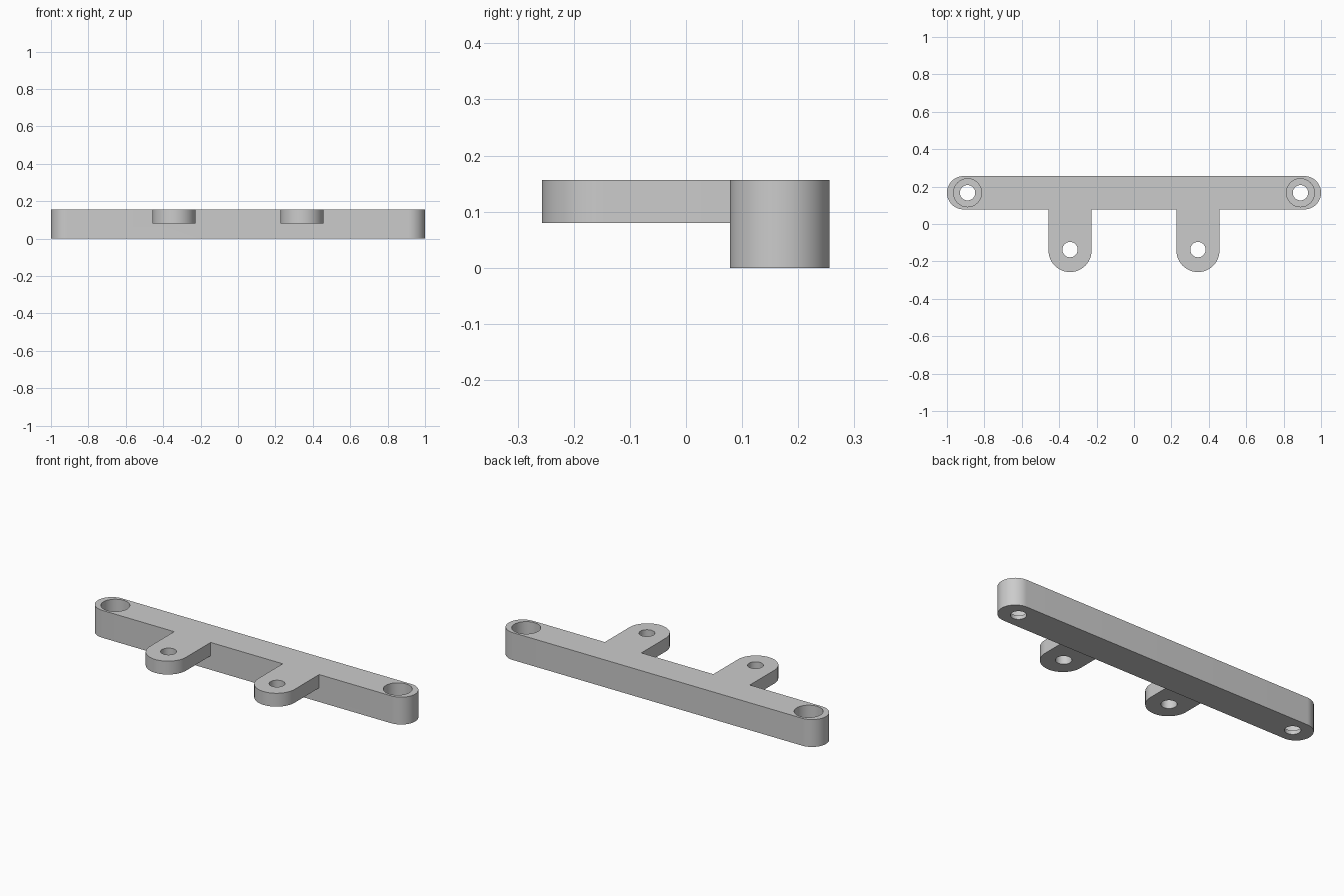
import bpy
import bmesh
import math

cube = bpy.data.objects.get("Cube")
if cube:
    bpy.data.objects.remove(cube)

TOP = 0.156
BAR_Y, BAR_R, BAR_END = 0.167, 0.089, 0.911
TAB_X, TAB_Y, TAB_R, TAB_Z = 0.342, -0.142, 0.115, 0.08
HOLE_X, HOLE_R, BORE_R, FLOOR = 0.89, 0.041, 0.075, 0.022

grey = bpy.data.materials.new("plain grey")
grey.use_nodes = True
grey.diffuse_color = (0.6, 0.6, 0.6, 1)
grey.node_tree.nodes["Principled BSDF"].inputs["Base Color"].default_value = (0.6, 0.6, 0.6, 1)


def arc(cx, cy, r, start, sweep, steps):
    """Points along an arc, both ends included."""
    return [(cx + r * math.cos(start + sweep * i / steps),
             cy + r * math.sin(start + sweep * i / steps)) for i in range(steps + 1)]


def prism(name, outline, z0, z1):
    """Extrude a flat outline from z0 to z1."""
    bm = bmesh.new()
    face = bm.faces.new([bm.verts.new((x, y, z0)) for x, y in outline])
    new = bmesh.ops.extrude_face_region(bm, geom=[face])["geom"]
    bmesh.ops.translate(bm, vec=(0, 0, z1 - z0),
                        verts=[v for v in new if isinstance(v, bmesh.types.BMVert)])
    bmesh.ops.recalc_face_normals(bm, faces=bm.faces)
    mesh = bpy.data.meshes.new(name)
    bm.to_mesh(mesh)
    bm.free()
    mesh.materials.append(grey)
    obj = bpy.data.objects.new(name, mesh)
    bpy.context.collection.objects.link(obj)
    return obj


def cylinder(name, x, y, r, z0, z1):
    return prism(name, arc(x, y, r, 0, math.tau, 48)[:-1], z0, z1)


def combine(target, tool, operation):
    """Apply a boolean and discard the tool object."""
    mod = target.modifiers.new(operation.lower(), 'BOOLEAN')
    mod.operation, mod.object, mod.solver = operation, tool, 'EXACT'
    bpy.context.view_layer.objects.active = target
    bpy.ops.object.modifier_apply(modifier=mod.name)
    bpy.data.objects.remove(tool)


# Long bar with rounded ends
half = math.pi / 2
bracket = prism("mounting_bracket",
                arc(BAR_END, BAR_Y, BAR_R, -half, math.pi, 32)
                + arc(-BAR_END, BAR_Y, BAR_R, half, math.pi, 32), 0, TOP)

# Thinner rounded tabs, flush with the top of the bar
for side in (-1, 1):
    x = side * TAB_X
    outline = arc(x, TAB_Y, TAB_R, math.pi, math.pi, 32)
    outline += [(x + TAB_R, BAR_Y), (x - TAB_R, BAR_Y)]
    combine(bracket, prism("tab", outline, TAB_Z, TOP), 'UNION')

# Tab holes and counterbored end holes
for side in (-1, 1):
    combine(bracket, cylinder("tab_hole", side * TAB_X, TAB_Y + 0.005, HOLE_R, -0.1, 0.3), 'DIFFERENCE')
    combine(bracket, cylinder("end_hole", side * HOLE_X, BAR_Y, HOLE_R, -0.1, 0.3), 'DIFFERENCE')
    combine(bracket, cylinder("counterbore", side * HOLE_X, BAR_Y, BORE_R, FLOOR, 0.3), 'DIFFERENCE')

# Smooth the round walls, keep the edges crisp
bpy.ops.object.select_all(action='DESELECT')
bracket.select_set(True)
bpy.context.view_layer.objects.active = bracket
bpy.ops.object.shade_smooth_by_angle(angle=math.radians(30))
